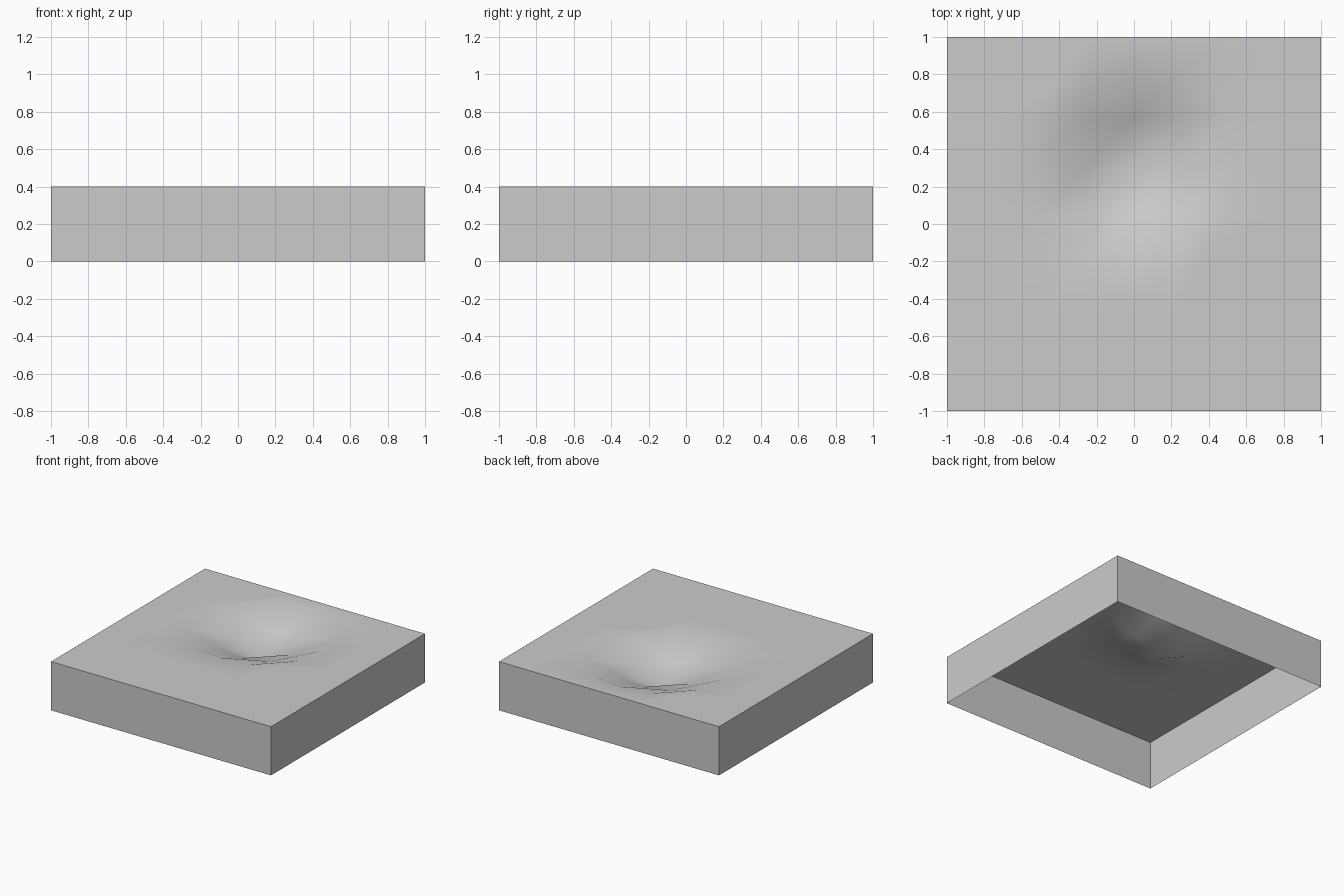
import bpy, bmesh

if "Cube" in bpy.data.objects:
    bpy.data.objects.remove(bpy.data.objects["Cube"])

H = 0.4          # height of the block
CY = 0.31        # hollow centre in y
XS = [-1, -0.75, -0.5, -0.25, 0, 0.25, 0.5, 0.75, 1]
YS = [-1, -0.69, -0.44, -0.19, 0.06, 0.31, 0.56, 0.81, 1]
CI, CJ = 4, 5    # grid indices of the hollow centre


def add_object(name, bm):
    mesh = bpy.data.meshes.new(name)
    bm.to_mesh(mesh)
    bm.free()
    obj = bpy.data.objects.new(name, mesh)
    bpy.context.collection.objects.link(obj)
    return obj


def material(name, grey):
    mat = bpy.data.materials.new(name)
    mat.diffuse_color = (grey, grey, grey, 1)
    mat.use_nodes = True
    mat.node_tree.nodes["Principled BSDF"].inputs["Base Color"].default_value = mat.diffuse_color
    return mat


def surface_point(i, j):
    """Grid point, with the rim rounded and the inside sunk into a bowl."""
    di, dj = i - CI, j - CJ
    a, b = abs(di), abs(dj)
    x, y, z = XS[i], YS[j], H
    if max(a, b) == 2:                       # rim of the hollow
        sx, sy = (di > 0) - (di < 0), (dj > 0) - (dj < 0)
        if a == b:
            x, y = sx * 0.425, CY + sy * 0.432
        elif a == 0:
            y = CY + sy * 0.53
        elif b == 0:
            x = sx * 0.545
    elif max(a, b) < 2:                      # bowl depth by distance
        z -= (0.22, 0.11, 0.07)[a + b]
    return x, y, z


# Top surface: one continuous smooth sheet with a darker sunken bowl
bm = bmesh.new()
grid = [[bm.verts.new(surface_point(i, j)) for j in range(9)] for i in range(9)]
for i in range(8):
    for j in range(8):
        a, b = grid[i][j], grid[i + 1][j]
        c, d = grid[i + 1][j + 1], grid[i][j + 1]
        inside = CI - 2 <= i < CI + 2 and CJ - 2 <= j < CJ + 2
        for tri in ((a, b, c), (a, c, d)):
            face = bm.faces.new(tri)
            face.smooth = True
            face.material_index = int(inside)
top = add_object("ground_with_hollow", bm)
top.data.materials.append(None)
top.data.materials.append(material("hollow_grey", 0.55))
top.data.materials[0] = material("ground_grey", 0.8)

# Side walls: open underneath
bm = bmesh.new()
bmesh.ops.create_cube(bm, size=1)
bm.normal_update()
caps = [f for f in bm.faces if abs(f.normal.z) > 0.5]
bmesh.ops.delete(bm, geom=caps, context='FACES_ONLY')
bmesh.ops.scale(bm, vec=(2, 2, H), verts=bm.verts)
bmesh.ops.translate(bm, vec=(0, 0, H / 2), verts=bm.verts)
walls = add_object("side_walls", bm)
walls.data.materials.append(top.data.materials[0])
